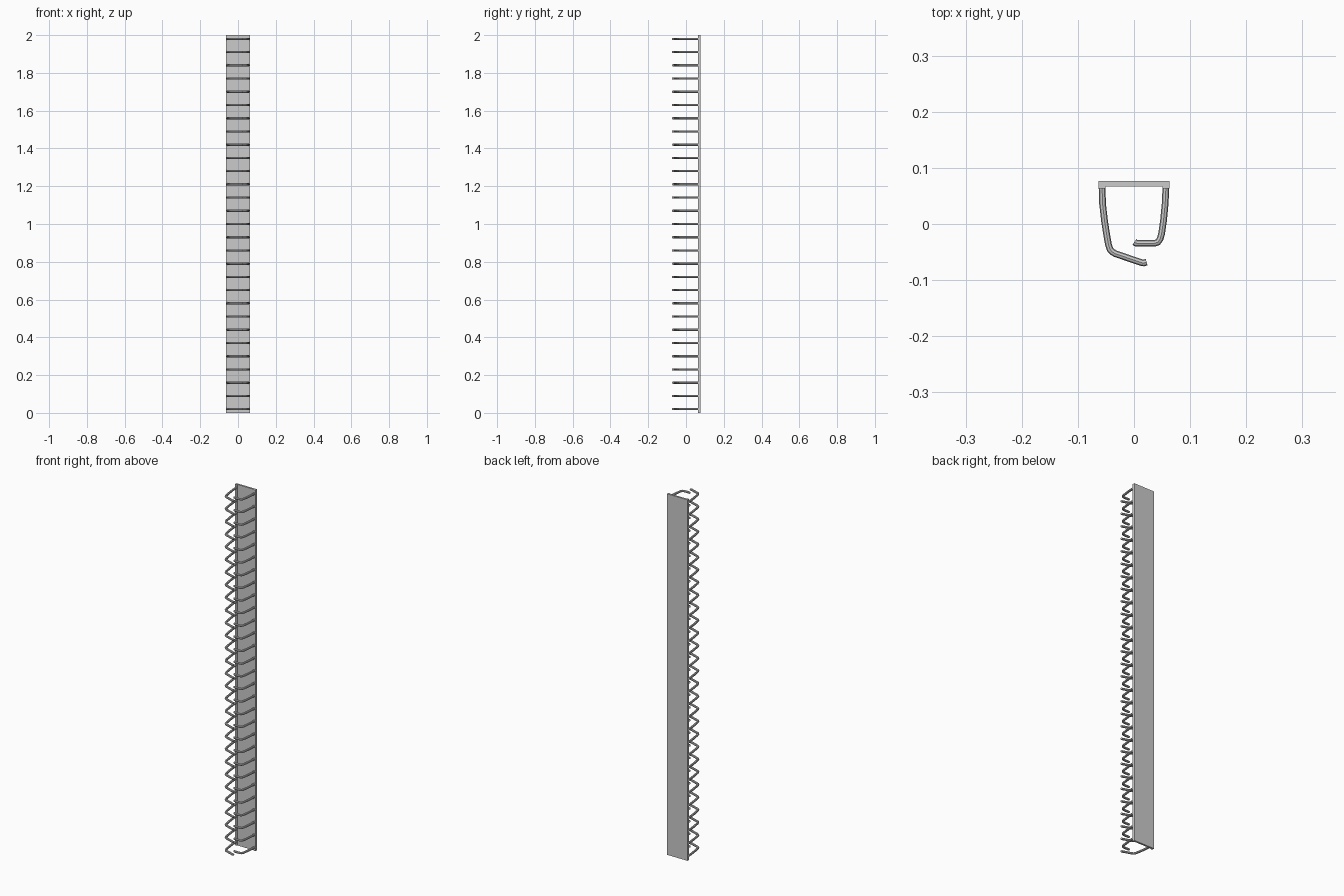
import bpy, bmesh

if "Cube" in bpy.data.objects:
    bpy.data.objects.remove(bpy.data.objects["Cube"])

HEIGHT, COUNT, PITCH, FIRST_Z, ROD_R = 2.0, 29, 0.07, 0.02, 0.006


def activate(ob):
    bpy.ops.object.select_all(action='DESELECT')
    ob.select_set(True)
    bpy.context.view_layer.objects.active = ob


# Back plate: shallow channel profile extruded to full height
half = [(0.063, 0.077), (0.063, 0.063), (0.051, 0.063), (0.051, 0.067)]
profile = half + [(-x, y) for x, y in reversed(half)]
bm = bmesh.new()
face = bm.faces.new([bm.verts.new((x, y, 0)) for x, y in profile])
ext = bmesh.ops.extrude_face_region(bm, geom=[face])
bmesh.ops.translate(bm, vec=(0, 0, HEIGHT),
                    verts=[g for g in ext['geom'] if isinstance(g, bmesh.types.BMVert)])
bmesh.ops.recalc_face_normals(bm, faces=bm.faces)
mesh = bpy.data.meshes.new("back_plate")
bm.to_mesh(mesh)
bm.free()
bpy.context.collection.objects.link(bpy.data.objects.new("back_plate", mesh))


# Column of bent round fingers following a path in plan
def finger_column(name, path):
    curve = bpy.data.curves.new(name, 'CURVE')
    curve.dimensions = '3D'
    curve.bevel_depth = ROD_R
    curve.bevel_resolution = 2
    curve.use_fill_caps = True
    spline = curve.splines.new('POLY')
    spline.points.add(len(path) - 1)
    for p, (x, y) in zip(spline.points, path):
        p.co = (x, y, FIRST_Z, 1)
    ob = bpy.data.objects.new(name, curve)
    bpy.context.collection.objects.link(ob)
    activate(ob)
    bpy.ops.object.convert(target='MESH')
    ob = bpy.context.object
    bpy.ops.object.shade_smooth_by_angle()
    arr = ob.modifiers.new("rows", 'ARRAY')
    arr.count = COUNT
    arr.use_relative_offset = False
    arr.use_constant_offset = True
    arr.constant_offset_displace = (0, 0, PITCH)


# Long left fingers cross in front of the short right ones
finger_column("left_fingers", [
    (-0.057, 0.068), (-0.056, 0.036), (-0.0525, 0.005), (-0.048, -0.023),
    (-0.0455, -0.037), (-0.0425, -0.0455), (-0.039, -0.0495), (-0.033, -0.053),
    (0.0145, -0.0692), (0.0175, -0.0694), (0.0225, -0.068)])
finger_column("right_fingers", [
    (0.057, 0.068), (0.0555, 0.036), (0.0525, 0.005), (0.049, -0.018),
    (0.0465, -0.0265), (0.0425, -0.0325), (0.036, -0.0345),
    (0.006, -0.0345), (0.0035, -0.034), (0.0005, -0.032)])
